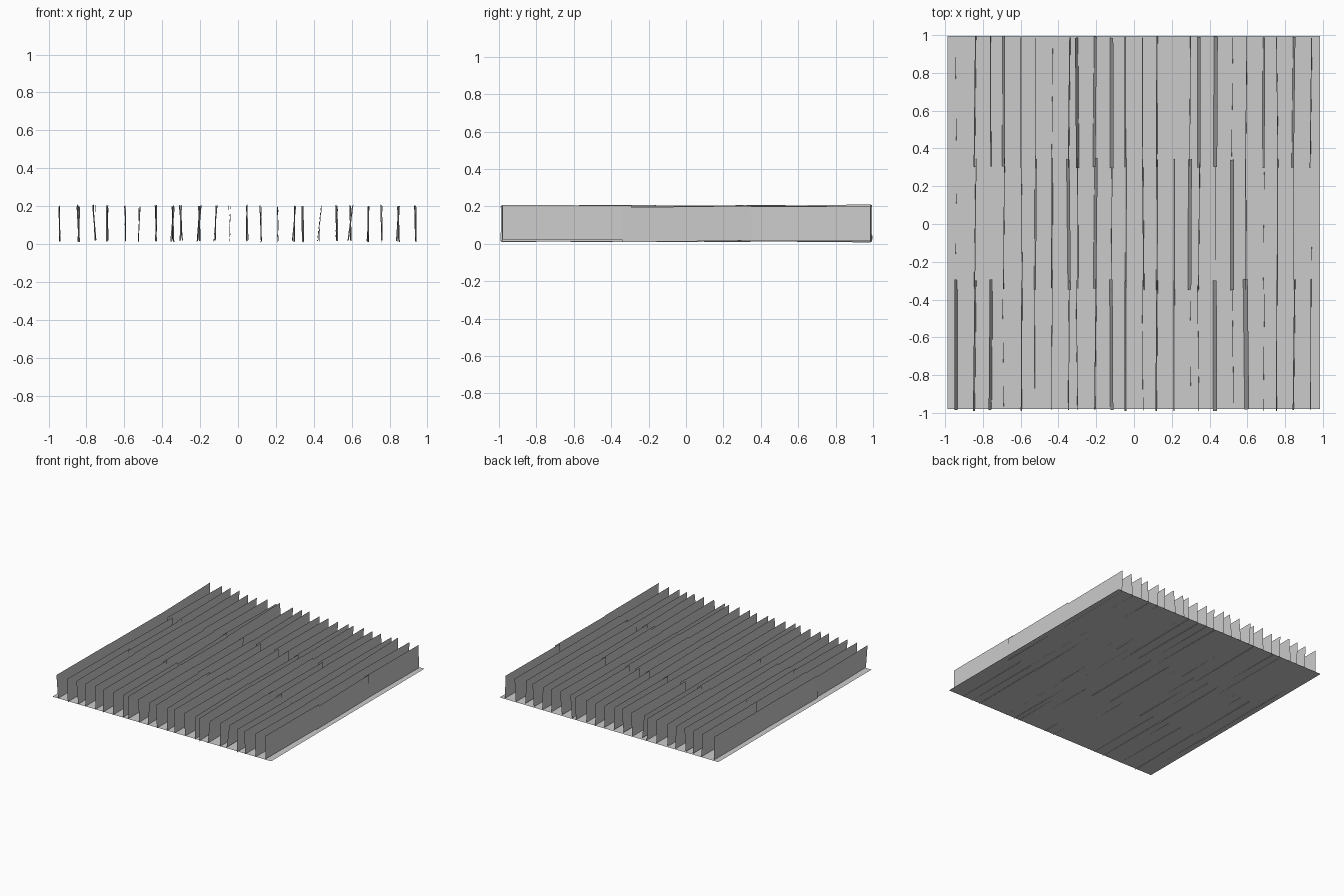
import bpy, bmesh, random
from mathutils import Matrix, Vector, Euler

if "Cube" in bpy.data.objects:
    bpy.data.objects.remove(bpy.data.objects["Cube"])

random.seed(7)

def mesh_object(name, quads):
    bm = bmesh.new()
    for q in quads:
        bm.faces.new([bm.verts.new(p) for p in q])
    me = bpy.data.meshes.new(name)
    bm.to_mesh(me)
    bm.free()
    ob = bpy.data.objects.new(name, me)
    bpy.context.collection.objects.link(ob)
    return ob

# base sheet
GROUND_Z = 0.015
mesh_object("base_sheet", [[(-0.988, -0.98, GROUND_Z), (0.985, -0.98, GROUND_Z),
                            (0.985, 0.995, GROUND_Z), (-0.988, 0.995, GROUND_Z)]])

# rows of upright cards, three overlapping cards per row
rows = [-0.94, -0.843, -0.757, -0.69, -0.597, -0.522, -0.435, -0.345,
        -0.30, -0.205, -0.12, -0.045, 0.047, 0.122, 0.21, 0.297,
        0.342, 0.43, 0.522, 0.592, 0.687, 0.758, 0.845, 0.938]
# stronger sideways leans (row, third) -> x offset between bottom and top
leans = {(3, 2): 0.014, (8, 2): -0.016, (9, 2): 0.014, (10, 2): 0.018, (17, 2): 0.02,
         (16, 2): 0.014, (7, 1): 0.016, (9, 1): 0.016, (15, 1): 0.018, (18, 1): 0.018,
         (0, 0): -0.016, (2, 0): -0.016, (10, 0): 0.016, (17, 0): 0.02, (19, 0): 0.024,
         (22, 2): 0.012, (20, 2): 0.012, (5, 1): 0.01, (11, 0): -0.01, (1, 0): -0.01}
HALF_L, HALF_H = 0.345, 0.093

for third, yc in enumerate((-0.64, 0.0, 0.645)):
    cards = []
    for i, x in enumerate(rows):
        lean = leans.get((i, third), random.uniform(-0.008, 0.008))
        rot = Euler((random.uniform(-0.014, 0.014), lean / (2 * HALF_H),
                     random.uniform(-0.012, 0.012))).to_matrix().to_4x4()
        pos = Vector((x + random.uniform(-0.003, 0.003),
                      yc + random.uniform(-0.005, 0.005),
                      0.109 + random.uniform(-0.006, 0.004)))
        m = Matrix.Translation(pos) @ rot
        cards.append([m @ Vector((0, a * HALF_L, b * HALF_H))
                      for a, b in ((-1, -1), (1, -1), (1, 1), (-1, 1))])
    mesh_object(("front_cards", "middle_cards", "back_cards")[third], cards)
